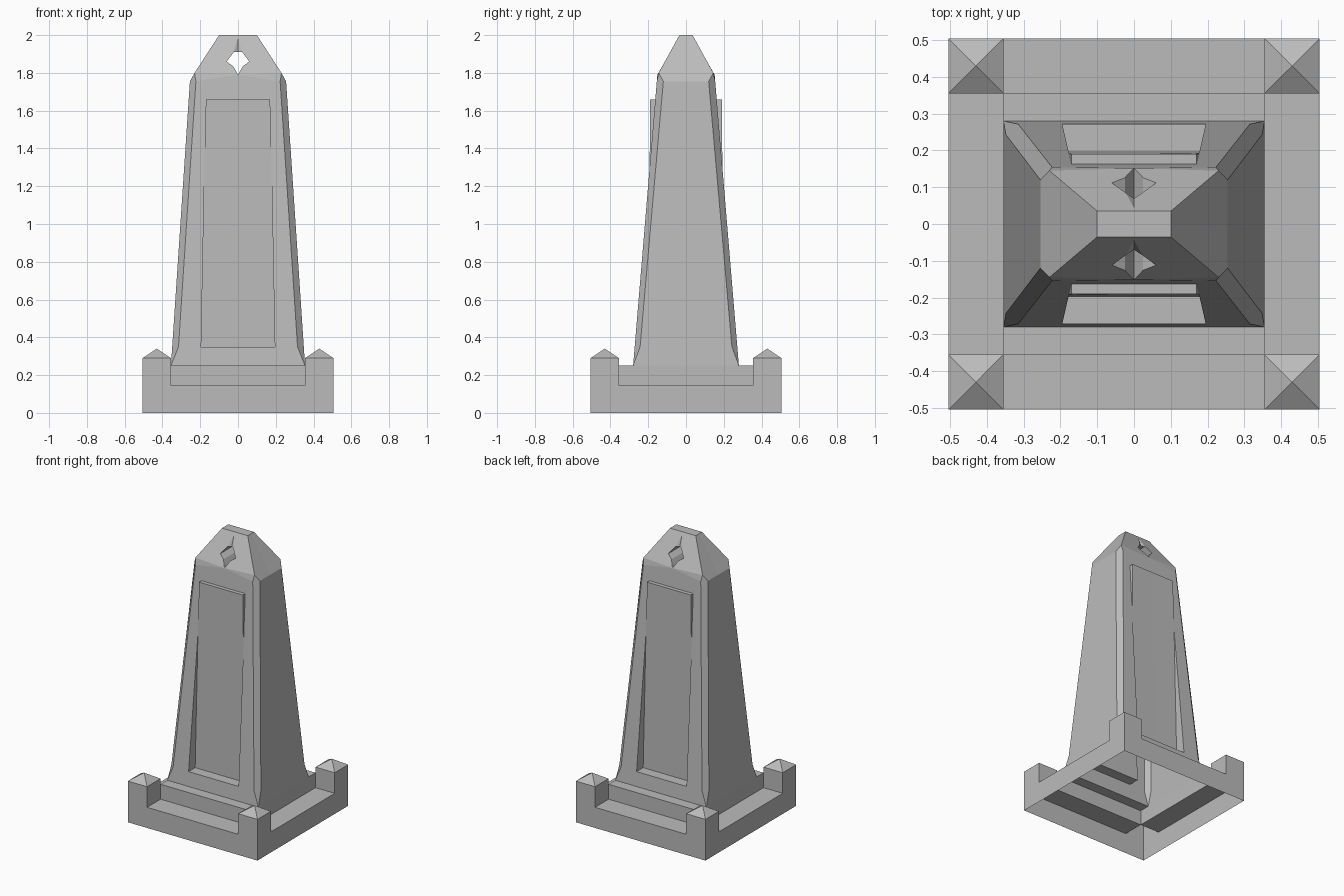
import bpy, bmesh
from mathutils import Vector

if "Cube" in bpy.data.objects:
    bpy.data.objects.remove(bpy.data.objects["Cube"], do_unlink=True)

stone = bpy.data.materials.new("grey_stone")
stone.use_nodes = True
colour = (0.5, 0.5, 0.5, 1)
stone.diffuse_color = colour
stone.node_tree.nodes["Principled BSDF"].inputs["Base Color"].default_value = colour

FRONT, RIGHT, UP = (0, -1, 0), (1, 0, 0), (0, 0, 1)
OUT, IN, LOW, CURB, TOP = 0.505, 0.355, 0.145, 0.25, 0.29
FOOT_Y = 0.28


def build(name, faces):
    """Make a part from the faces of one quarter, copied to all four quarters."""
    bm = bmesh.new()
    for sx in (1, -1):
        for sy in (1, -1):
            for points, outward in faces:
                f = bm.faces.new([bm.verts.new((x * sx, y * sy, z)) for x, y, z in points])
                f.normal_update()
                if f.normal.dot(Vector((outward[0] * sx, outward[1] * sy, outward[2]))) < 0:
                    f.normal_flip()
    bmesh.ops.remove_doubles(bm, verts=bm.verts, dist=0.0005)
    mesh = bpy.data.meshes.new(name)
    bm.to_mesh(mesh)
    bm.free()
    mesh.materials.append(stone)
    obj = bpy.data.objects.new(name, mesh)
    bpy.context.collection.objects.link(obj)


def swap(faces):
    """Mirror faces of the front onto the side."""
    return [([(-y, -x, z) for x, y, z in pts], (-o[1], -o[0], o[2])) for pts, o in faces]


def wall(x0, x1, y, z0, z1, outward=FRONT):
    return ([(x0, y, z0), (x1, y, z0), (x1, y, z1), (x0, y, z1)], outward)


def flat(x0, x1, y0, y1, z):
    return ([(x0, y0, z), (x1, y0, z), (x1, y1, z), (x0, y1, z)], UP)


# Low curb, open underneath
curb = [wall(0, IN, -OUT, 0, LOW), flat(0, IN, -OUT, -IN, LOW)]
build("curb", curb + swap(curb))

# Corner posts with pyramid caps
mid = (IN + OUT) / 2
apex = (mid, -mid, 0.34)
post = [wall(IN, OUT, -OUT, 0, TOP), wall(IN, OUT, -IN, LOW, TOP, (0, 1, 0)),
        ([(IN, -OUT, TOP), (OUT, -OUT, TOP), apex], UP),
        ([(IN, -IN, TOP), (OUT, -IN, TOP), apex], UP)]
build("corner_posts", post + swap(post))

# Plinth step
step = [wall(0, IN, -IN, LOW, CURB)]
build("plinth", step + swap(step) + [flat(0, IN, -IN, -FOOT_Y, CURB)])


def on_front(x, z):
    return (x, -FOOT_Y + (z - CURB) / 12, z)


def on_side(y, z):
    return (IN - (z - CURB) / 15, y, z)


# Tapered shaft with a framed front opening and chamfered corners
z_low, z_high, z_cross, z_eave = 0.35, 1.66, 1.3, 1.755
foot = on_front(IN, CURB)
cham_low, cham_high = on_front(0.315, z_low), on_front(0.223, z_eave)
side_low, side_high = on_side(-0.243, z_low), on_side(-0.12, z_eave)
shoulder = (0.23, -0.145, 1.8)
eave_mid = on_front(0, 1.79)
opening = [on_front(0, z_high), on_front(0.17, z_high), on_front(0.177, z_cross),
           on_front(0.195, z_low), on_front(0, z_low)]
shaft = [
    ([on_front(0, CURB), foot, cham_low, cham_high, eave_mid] + opening, FRONT),
    ([foot, cham_low, cham_high, shoulder, side_high, side_low], (1, -1, 0)),
    ([(IN, 0, CURB), foot, side_low, side_high, on_side(0, z_eave)], RIGHT),
]
build("shaft", shaft)

# Upright panel, sunk at the bottom and proud at the top
p_top, p_bottom = (0.17, -0.19, z_high), (0.195, -0.198, z_low)
centre = lambda p: (0, p[1], p[2])
cross = opening[2]
panel = [
    ([centre(p_bottom), p_bottom, cross, p_top, centre(p_top)], FRONT),
    ([p_bottom, cross, opening[3]], (-1, 0, 0)),
    ([p_top, cross, opening[1]], RIGHT),
    ([centre(p_top), p_top, opening[1], opening[0]], UP),
    ([centre(p_bottom), p_bottom, opening[3], opening[4]], UP),
]
build("panels", panel)


def on_roof(x, z):
    return (x, -0.035 - (2 - z) * 0.55, z)


# Sloped cap pierced by a star-shaped tunnel
star = [on_roof(0, 1.985), on_roof(0.022, 1.91), on_roof(0.06, 1.86),
        on_roof(0.025, 1.835), eave_mid]
ridge = on_roof(0.1, 2)
cap = [
    ([on_roof(0, 2), ridge, shoulder] + star[::-1], (0, -1, 1)),
    ([shoulder, cham_high, eave_mid], FRONT),
    ([(0.1, 0, 2), ridge, shoulder, side_high, on_side(0, z_eave)], (1, 0, 1)),
    flat(0, 0.1, ridge[1], 0, 2),
]
ceiling = (0, -0.07, 1.912)
cap.append(([star[0], star[1], ceiling], FRONT))
cap.append(([ceiling, star[1], (0.022, 0, 1.91), (0, 0, 1.912)], (0, 0, -1)))
for a, b in zip(star[1:], star[2:]):
    inward = (-1, 0, -1) if a[2] > 1.85 else (-1, 0, 1)
    if a is star[2]:
        inward = (-1, 0, 1)
    cap.append(([a, b, (b[0], 0, b[2]), (a[0], 0, a[2])], inward))
build("cap", cap)
